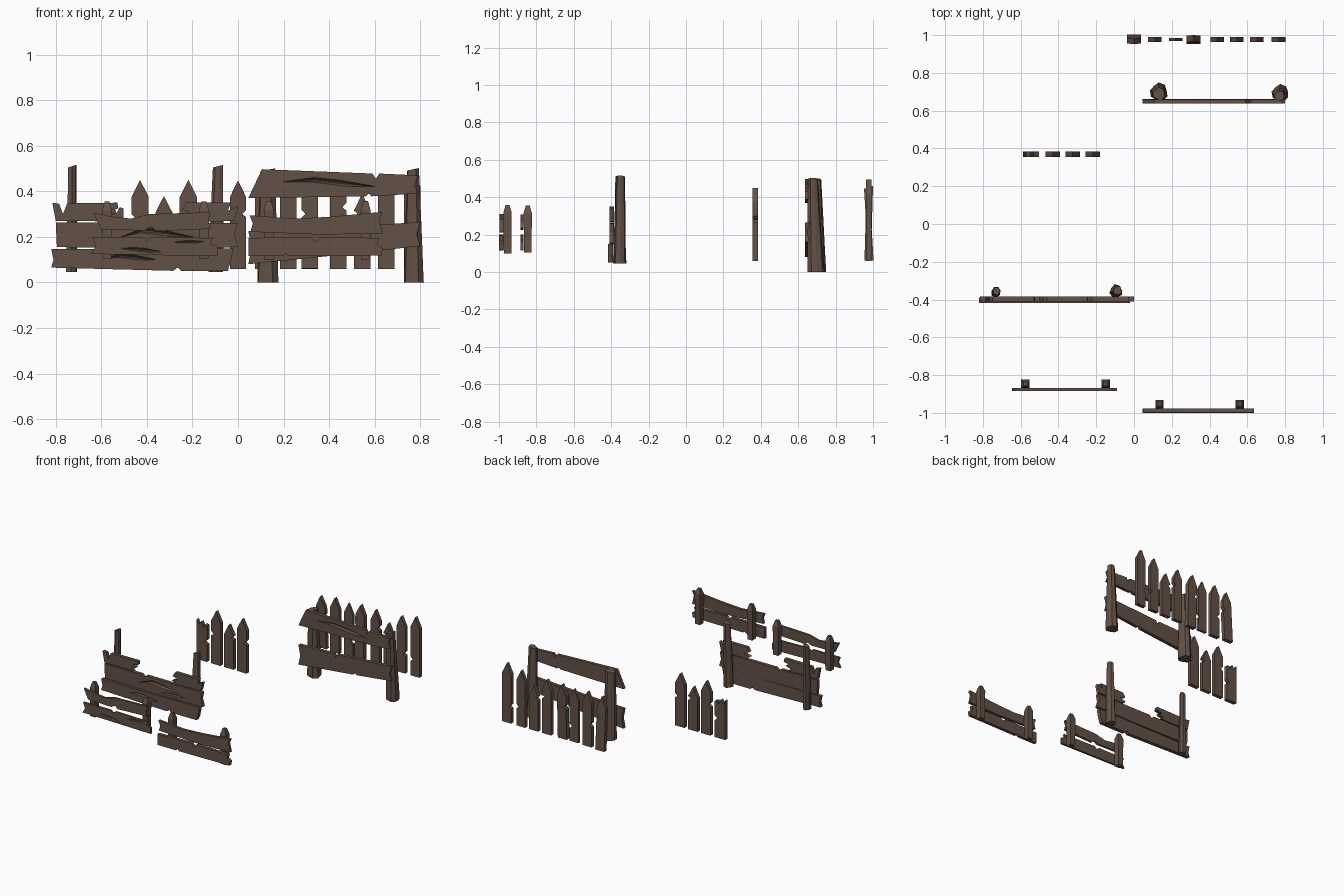
import bpy, bmesh, math, random
from mathutils import Vector, Matrix

if "Cube" in bpy.data.objects:
    bpy.data.objects.remove(bpy.data.objects["Cube"])

random.seed(4)
wood = bpy.data.materials.new("weathered brown wood")
wood.diffuse_color = (0.125, 0.083, 0.061, 1)
wood.use_nodes = True
wood.node_tree.nodes["Principled BSDF"].inputs["Base Color"].default_value = wood.diffuse_color


def finish(name, bm):
    bmesh.ops.recalc_face_normals(bm, faces=bm.faces)
    me = bpy.data.meshes.new(name)
    bm.to_mesh(me)
    bm.free()
    me.materials.append(wood)
    ob = bpy.data.objects.new(name, me)
    bpy.context.collection.objects.link(ob)
    return ob


def prism(name, front, back, y0, y1):
    """Solid between two xz outlines with equal point counts."""
    bm = bmesh.new()
    a = [bm.verts.new((x, y0, z)) for x, z in front]
    b = [bm.verts.new((x, y1, z)) for x, z in back]
    n = len(a)
    bm.faces.new(a)
    bm.faces.new(b[::-1])
    for i in range(n):
        j = (i + 1) % n
        bm.faces.new((a[i], b[i], b[j], a[j]))
    return finish(name, bm)


def board(name, outline, y0, y1, cracks=()):
    """Flat plank; each crack (x0, z0, x1, z1, width, bend) is a tapered groove."""
    ob = prism(name, outline, outline, y0, y1)
    for x0, z0, x1, z1, w, bend in cracks:
        def p(t, off):
            return (x0 + (x1 - x0) * t, z0 + (z1 - z0) * t + off)
        wide = [p(0, 0), p(.3, bend - w * .3), p(.65, bend * .6 - w / 2), p(1, 0),
                p(.6, bend * .6 + w / 2), p(.35, bend + w * .5)]
        deep = [p(.1, bend * .2), p(.3, bend - w * .1), p(.65, bend * .6 - w * .1), p(.9, 0),
                p(.6, bend * .6 + w * .1), p(.35, bend + w * .1)]
        cut = prism("crack_cutter", wide, deep, y0 - .002, y0 + (y1 - y0) * .6)
        mod = ob.modifiers.new("crack", 'BOOLEAN')
        mod.operation, mod.object, mod.solver = 'DIFFERENCE', cut, 'EXACT'
        bpy.context.view_layer.objects.active = ob
        bpy.ops.object.modifier_apply(modifier=mod.name)
        bpy.data.objects.remove(cut)
    return ob


def post(name, base, top, r0, r1, sides=8, slant=.012):
    """Rough log with grain dents and a slanted top."""
    bm = bmesh.new()
    base, top = Vector(base), Vector(top)
    dents = [1 if i % 3 else .84 for i in range(sides)]
    rings = []
    for t in (0, .3, .62, 1):
        c, r = base.lerp(top, t), r0 + (r1 - r0) * t
        ring = []
        for i in range(sides):
            a = 2 * math.pi * i / sides + .2
            k = r * dents[i] * random.uniform(.95, 1.06)
            dz = slant * math.cos(a) if t == 1 else 0
            ring.append(bm.verts.new(c + Vector((k * math.cos(a), k * math.sin(a), dz))))
        rings.append(ring)
    bm.faces.new(rings[0][::-1])
    bm.faces.new(rings[-1])
    for lo, hi in zip(rings, rings[1:]):
        for i in range(sides):
            j = (i + 1) % sides
            bm.faces.new((lo[i], lo[j], hi[j], hi[i]))
    return finish(name, bm)


def stake(name, x, y, z0, z1, w=.044):
    """Small square stake with a blunt tapered head."""
    bm = bmesh.new()
    rings = []
    for z, s in ((z0, .46), (z1 - .04, .5), (z1, .24)):
        rings.append([bm.verts.new((x + w * s * sx, y + w * s * sy, z))
                      for sx, sy in ((-1, -1), (1, -1), (1, 1), (-1, 1))])
    bm.faces.new(rings[0])
    bm.faces.new(rings[2])
    for lo, hi in zip(rings, rings[1:]):
        for i in range(4):
            j = (i + 1) % 4
            bm.faces.new((lo[i], lo[j], hi[j], hi[i]))
    return finish(name, bm)


def picket(name, x, y, tip, w=.072, t=.028, notch=(1, .2), lean=0, broken=False):
    """Pointed slat with one chipped edge; a broken one has a jagged top."""
    h, base = w / 2, .06
    side, nz = notch
    s = tip - .075
    chip = [(side * h, nz + .02), (side * h * .5, nz), (side * h, nz - .015)]
    head = [(-h, tip - .005), (-h * .6, tip - .04), (-h * .1, tip - .01), (h * .3, tip - .05),
            (h * .6, tip - .025), (h, tip - .03)] if broken else [(-h, s), (0, tip), (h, s)]
    left = chip[::-1] if side < 0 else []
    right = chip if side > 0 else []
    pts = [(-h, base)] + left + head + right + [(h, base)]
    ob = board(name, pts, -t / 2, t / 2)
    m = Matrix.Translation((0, 0, .26)) @ Matrix.Rotation(lean, 4, 'X') @ Matrix.Translation((0, 0, -.26))
    ob.data.transform(Matrix.Translation((x, y, 0)) @ m)


# Back row of eight pickets
for i, (x, tip, t, lean, n) in enumerate([
        (0, .448, .028, .06, (1, .3)), (.11, .46, .028, 0, (-1, .22)),
        (.22, .45, .018, 0, (1, .17)), (.315, .46, .034, -.03, (-1, .3)),
        (.44, .46, .028, 0, (1, .33)), (.545, .39, .028, 0, (-1, .3)),
        (.65, .47, .028, 0, (1, .2)), (.765, .495, .028, 0, (-1, .18))]):
    picket(f"back_picket_{i + 1}", x, .977, tip, t=t, lean=lean, notch=n)

# Middle row of four pickets, the first one snapped
picket("short_row_picket_1", -.545, .37, .355, w=.085, broken=True, notch=(1, .2))
for i, (x, tip, n) in enumerate([(-.43, .45, (-1, .28)), (-.325, .38, (1, .29)), (-.218, .45, (1, .28))]):
    picket(f"short_row_picket_{i + 2}", x, .37, tip, w=.076, notch=n)

# Tall two-rail fence at the back right
post("tall_fence_left_post", (.132, .70, 0), (.132, .69, .495), .05, .034, 9, .006)
post("tall_fence_right_post", (.775, .692, 0), (.77, .678, .497), .047, .028, 9, .006)
board("tall_fence_top_rail",
      [(.045, .37), (.105, .497), (.59, .478), (.605, .455), (.62, .478), (.79, .47), (.775, .43),
       (.79, .39), (.585, .378), (.575, .39), (.56, .378)], .637, .66,
      [(.18, .44, .62, .42, .028, .015)])
board("tall_fence_low_rail",
      [(.045, .08), (.06, .15), (.045, .225), (.33, .235), (.345, .21), (.36, .237), (.80, .265),
       (.785, .21), (.80, .16), (.52, .128), (.505, .14), (.49, .125)], .637, .662)

# Broken boarded fence at the middle left
post("boarded_fence_left_post", (-.73, -.36, .045), (-.728, -.355, .51), .029, .022, 7, .006)
post("boarded_fence_right_post", (-.095, -.357, .045), (-.087, -.353, .51), .037, .025, 8, .006)
board("boarded_fence_broken_left_board",
      [(-.80, .27), (-.815, .35), (-.785, .345), (-.768, .30), (-.75, .347), (-.53, .35), (-.525, .325),
       (-.57, .315), (-.54, .30), (-.585, .285), (-.56, .268)], -.41, -.385)
board("boarded_fence_broken_right_board",
      [(-.21, .265), (-.25, .285), (-.20, .30), (-.245, .32), (-.225, .35), (-.03, .35), (-.045, .315),
       (0, .335), (-.015, .27)], -.41, -.385)
board("boarded_fence_middle_board",
      [(-.795, .155), (-.80, .262), (-.50, .262), (-.48, .245), (-.46, .262), (-.005, .26), (-.015, .21),
       (0, .155), (-.30, .15)], -.41, -.385,
      [(-.53, .195, -.19, .20, .03, .03), (-.35, .17, -.13, .185, .016, 0)])
board("boarded_fence_bottom_board",
      [(-.82, .065), (-.81, .10), (-.82, .147), (-.40, .147), (-.02, .15), (-.03, .10), (-.045, .05),
       (-.25, .05), (-.265, .065), (-.285, .051)], -.418, -.39,
      [(-.60, .105, -.35, .10, .022, .012)])

# Low fence at the front left
for side, x in (("left", -.575), ("right", -.15)):
    stake(f"front_left_fence_{side}_stake", x, -.846, .105, .355)
board("front_left_fence_top_rail",
      [(-.60, .232), (-.635, .305), (-.56, .29), (-.47, .28), (-.39, .30), (-.12, .308), (-.13, .27),
       (-.12, .235), (-.36, .225), (-.38, .245), (-.41, .228)], -.885, -.869)
board("front_left_fence_low_rail",
      [(-.645, .125), (-.625, .16), (-.64, .20), (-.42, .20), (-.40, .185), (-.38, .20), (-.11, .195),
       (-.12, .17), (-.09, .16), (-.09, .115)], -.885, -.869,
      [(-.29, .175, -.14, .18, .014, 0), (-.52, .15, -.33, .135, .02, 0)])

# Low fence at the front right
for side, x in (("left", .135), ("right", .56)):
    stake(f"front_right_fence_{side}_stake", x, -.954, .1, .358)
board("front_right_fence_top_rail",
      [(.055, .222), (.065, .26), (.05, .295), (.25, .28), (.40, .288), (.635, .31), (.62, .28),
       (.635, .215), (.36, .21)], -.997, -.977)
board("front_right_fence_low_rail",
      [(.045, .115), (.045, .195), (.32, .20), (.34, .175), (.36, .20), (.62, .195), (.61, .165),
       (.635, .15), (.63, .118), (.22, .115), (.21, .128), (.195, .115)], -1.0, -.977)
